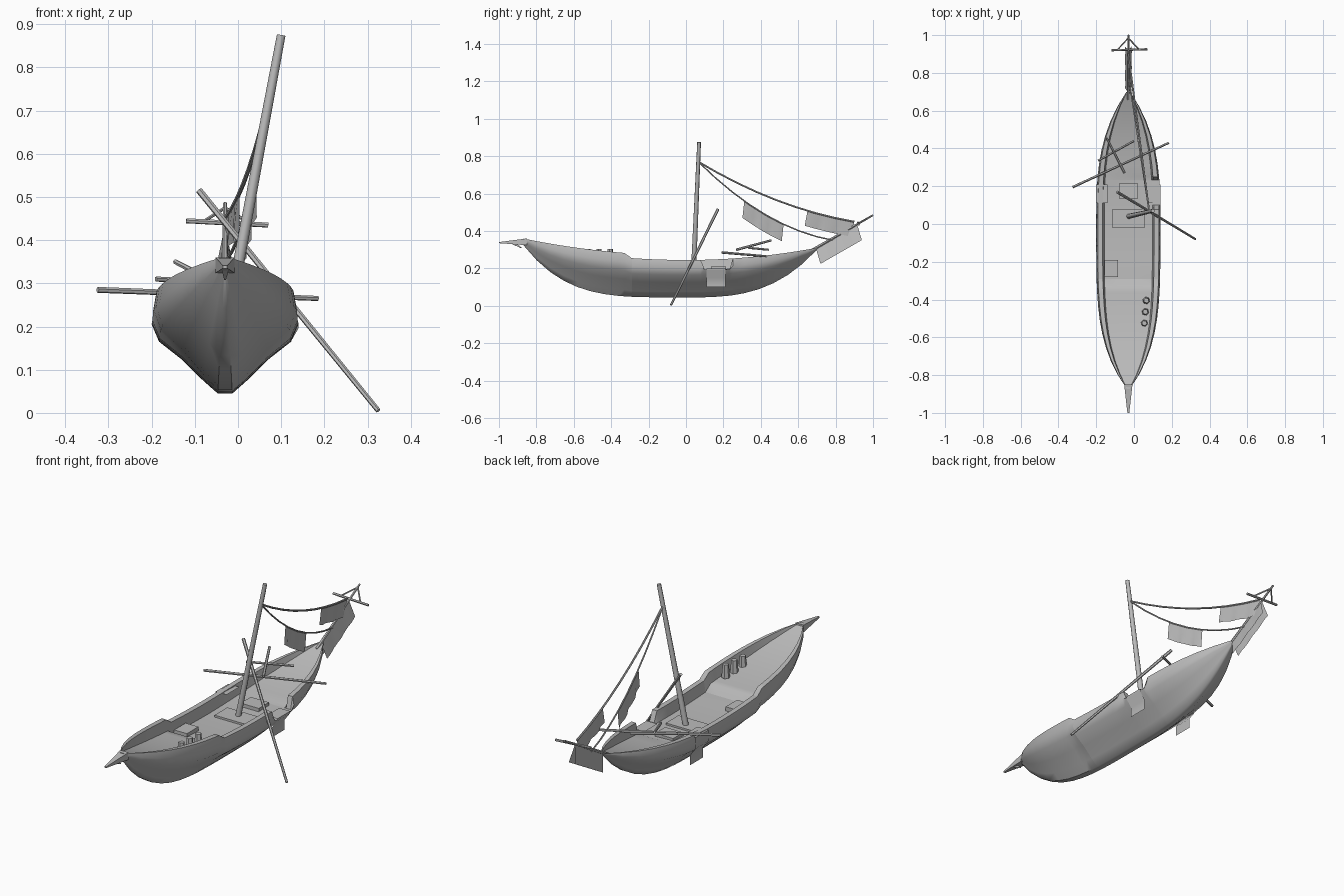
import bpy
import bmesh
import math
from mathutils import Vector

default_cube = bpy.data.objects.get("Cube")
if default_cube:
    bpy.data.objects.remove(default_cube)

grey = bpy.data.materials.new("weathered grey")
grey.use_nodes = True
grey.diffuse_color = (.5, .5, .5, 1)
shader = grey.node_tree.nodes["Principled BSDF"]
shader.inputs["Base Color"].default_value = grey.diffuse_color

CENTRE = -.03
BOW, STERN = -.87, .7
BEAM, KEEL, RAIL = .17, .045, .245


def add_object(name, bm, smooth_angle):
    bmesh.ops.recalc_face_normals(bm, faces=bm.faces)
    mesh = bpy.data.meshes.new(name)
    bm.to_mesh(mesh)
    bm.free()
    mesh.materials.append(grey)
    part = bpy.data.objects.new(name, mesh)
    bpy.context.collection.objects.link(part)
    bpy.ops.object.select_all(action='DESELECT')
    part.select_set(True)
    bpy.context.view_layer.objects.active = part
    bpy.ops.object.shade_smooth_by_angle(angle=math.radians(smooth_angle))


def skin(name, rows, closed=True, smooth_angle=45):
    """Join rows of points with quads; closed rows become a capped solid."""
    bm = bmesh.new()
    loops = [[bm.verts.new(point) for point in row] for row in rows]
    count = len(loops[0])
    for near, far in zip(loops, loops[1:]):
        for i in range(count if closed else count - 1):
            j = (i + 1) % count
            bm.faces.new((near[i], near[j], far[j], far[i]))
    if closed:
        bm.faces.new(loops[0])
        bm.faces.new(loops[-1])
    add_object(name, bm, smooth_angle)


def path(start, end, sag=0, first=0, last=1, steps=8):
    """Points along a hanging line, or along a part of it."""
    start, end = Vector(start), Vector(end)
    points = []
    for i in range(steps + 1):
        t = first + (last - first) * i / steps
        point = start.lerp(end, t)
        point.z -= 4 * sag * t * (1 - t)
        points.append(point)
    return points


def tube(name, points, start_radius, end_radius, sides=6):
    """Round pole or rope following the points."""
    points = [Vector(point) for point in points]
    along = (points[-1] - points[0]).normalized()
    across = along.orthogonal().normalized()
    other = along.cross(across)
    rows = []
    for i, point in enumerate(points):
        t = i / (len(points) - 1)
        radius = start_radius + (end_radius - start_radius) * t
        angles = [math.tau * k / sides for k in range(sides)]
        rows.append([point + radius * (across * math.cos(a) + other * math.sin(a))
                     for a in angles])
    skin(name, rows)


def hang(name, top_edge, drop, ripple):
    """Cloth falling from a line of points, rippling more towards its hem."""
    rows = []
    for part in (0, .5, 1):
        rows.append([point + part * (Vector(drop) + Vector((ripple * math.sin(2 * i), 0, 0)))
                     for i, point in enumerate(top_edge)])
    skin(name, rows, closed=False)


# Hull: one shell with raised fore rail, inner deck and a gap in the left rail
outline = [(.1, 0), (.3, .15), (.6, .4), (.9, .6), (1, .8), (.95, 1), (.8, 1)]


def hull_section(y):
    fore = y < 0
    reach = y / (BOW if fore else STERN)
    taper = reach ** (4 if fore else 3)
    width = .01 + (BEAM - .01) * (1 - taper)
    keel = KEEL + taper * (.28 if fore else .255)
    rail = RAIL + reach ** 2 * (.09 if fore else .065)
    if y < -.3:
        rail += .025
    deck = rail - .055 * (1 - taper)
    half = [(width * out, keel + (rail - keel) * up) for out, up in outline]
    half += [(width * .75, deck), (width * .35, deck)]
    ceiling = RAIL - .05 if .09 < y < .24 else rail
    left = [(CENTRE + x, y, min(z, ceiling)) for x, z in half]
    right = [(CENTRE - x, y, z) for x, z in reversed(half)]
    return left + right


ribs = [BOW * i / 12 for i in range(1, 13)] + [STERN * i / 9 for i in range(10)]
rail_breaks = [-.33, -.29, .1, .23, .25]
skin("hull", [hull_section(y) for y in sorted(ribs + rail_breaks)])

# Prow ornament: a tapering horn with a small drooping barb
horn = []
for i in range(5):
    t = i / 4
    y, w, h = BOW + .02 - .15 * t, .022 - .017 * t, .018 - .015 * t
    z = .342 - .004 * t
    horn.append([(CENTRE + a * w, y, z + b * h)
                 for a, b in ((-1, -1), (1, -1), (1, 1), (-1, 1))])
skin("prow_horn", horn)
tube("prow_barb", [(CENTRE, -.93, .34), (CENTRE, -.88, .31)], .012, .003, sides=4)

# Mast, steering oar and loose poles lying across the stern
mast_foot = Vector((CENTRE, .04, .18))
mast_top = Vector((.1, .07, .875))
tube("mast", [mast_foot, mast_top], .014, .01, sides=8)
tube("steering_oar", [(-.09, .17, .515), (.325, -.08, .005)], .008, .006)
tube("long_pole", [(-.325, .195, .285), (.185, .43, .265)], .007, .006)
tube("leaning_pole", [(-.05, .27, .3), (-.145, .455, .35)], .007, .006)
tube("short_pole", [(-.19, .335, .31), (0, .44, .3)], .006, .006)

# Stern boom with crossbar and mirrored braces
boom = ((CENTRE, .66, .29), (CENTRE, 1, .485))
tube("stern_boom", boom, .008, .005)
tube("boom_crossbar", [(-.12, .92, .445), (.07, .925, .435)], .006, .006)
for side, label in ((-1, "right"), (1, "left")):
    tube(label + "_boom_brace",
         [(CENTRE + side * .055, .925, .44), (CENTRE, .985, .475)], .004, .004)

# Rigging ropes and the cloths hung on them
masthead = mast_foot.lerp(mast_top, .85)
upper_line = (masthead, (CENTRE, .9, .45), .045)
lower_line = (masthead, (CENTRE, .79, .35), .075)
tube("upper_rope", path(*upper_line), .005, .005)
tube("lower_rope", path(*lower_line), .004, .004)
hang("upper_rope_cloth", path(*upper_line, first=.7, last=1), (0, -.015, -.08), .005)
hang("lower_rope_cloth", path(*lower_line, first=.34, last=.63), (0, -.01, -.09), .005)

# Cloths on both sides of the boom and draped over both rails
for side, label, top in ((-1, "right", RAIL), (1, "left", RAIL - .045)):
    hang(label + "_boom_cloth", path(*boom, first=.1, last=.75),
         (side * .017, .025, -.085), .002)
    drape = [(.11, top), (BEAM, top), (BEAM, .19), (.14, .15), (.14, .1)]
    skin(label + "_rail_cloth",
         [[(CENTRE + side * x, y, z) for y in (.11, .16, .21)] for x, z in drape],
         closed=False)


# Hatch boards on the deck
def hatch(name, x, y, z, width, length):
    corners = [(x + a * width / 2, y + b * length / 2)
               for a, b in ((-1, -1), (1, -1), (1, 1), (-1, 1))]
    skin(name, [[(p, q, level) for p, q in corners] for level in (z - .03, z)])


hatch("mast_hatch", CENTRE, .03, .2, BEAM, .1)
hatch("aft_hatch", CENTRE, .175, .21, .1, .08)
hatch("side_hatch", -.12, -.235, .215, .07, .09)

# Small pots along the left rail
for number in range(3):
    x, y = .055 + .005 * number, -.525 + .06 * number
    tube("pot_%d" % (number + 1), [(x, y, .24), (x, y, .305)], .02, .014)
